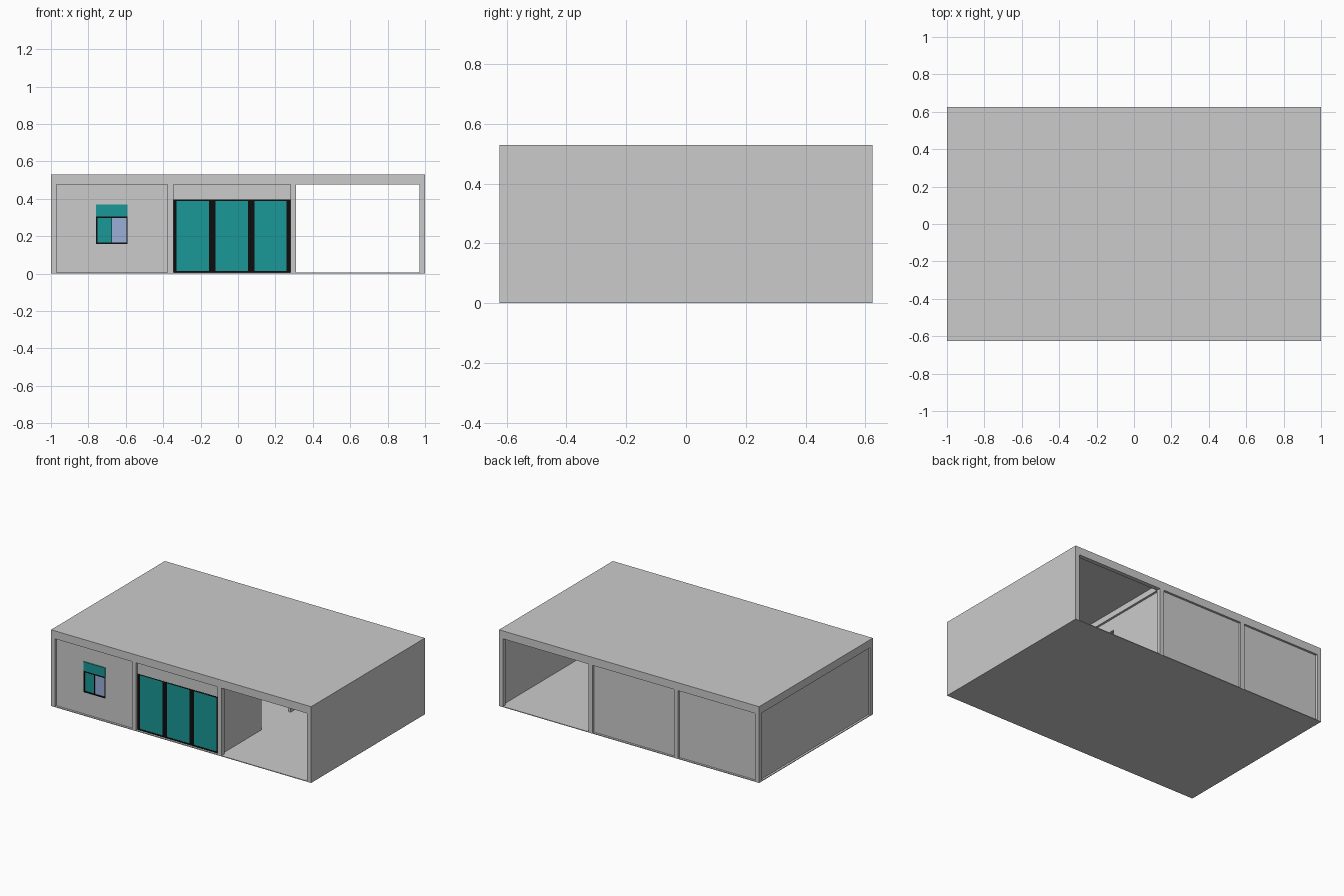
import bpy, bmesh

if "Cube" in bpy.data.objects:
    bpy.data.objects.remove(bpy.data.objects["Cube"])

W, D, H = 1.0, 0.625, 0.53      # half width, half depth, height
COL, REC = 0.03, 0.015          # column size, panel recess
FLOOR, BEAM = 0.005, 0.475      # floor top, underside of beams
BAYS = [(-0.97, -0.377), (-0.346, 0.28), (0.311, 0.97)]
YI = D - COL                    # inner face of the front and back columns
YP = D - REC                    # outer face of the recessed panels


def material(name, color):
    m = bpy.data.materials.new(name)
    m.diffuse_color = (*color, 1)
    m.use_nodes = True
    m.node_tree.nodes["Principled BSDF"].inputs["Base Color"].default_value = m.diffuse_color
    return m


teal = material("teal_glass", (0.01, 0.31, 0.31))
blue = material("pale_blue_glass", (0.33, 0.43, 0.68))
black = material("black_frame", (0.004, 0.004, 0.004))


def box(name, x, y, z, mat=None):
    """Box from (min, max) ranges on each axis."""
    bm = bmesh.new()
    bmesh.ops.create_cube(bm, size=1)
    for v in bm.verts:
        for i, (a, b) in enumerate((x, y, z)):
            v.co[i] = a if v.co[i] < 0 else b
    me = bpy.data.meshes.new(name)
    bm.to_mesh(me)
    bm.free()
    ob = bpy.data.objects.new(name, me)
    bpy.context.collection.objects.link(ob)
    if mat:
        me.materials.append(mat)
    return ob


def cut(ob, *ranges):
    """Subtract a box from an object."""
    cutter = box("cutter", *ranges)
    cutter.hide_render = True
    mod = ob.modifiers.new("cut", 'BOOLEAN')
    mod.operation, mod.object, mod.solver = 'DIFFERENCE', cutter, 'EXACT'
    bpy.context.view_layer.objects.active = ob
    bpy.ops.object.modifier_apply(modifier=mod.name)
    bpy.data.objects.remove(cutter)


# Building frame: floor, roof, columns, beams and right wall from one block
shell = box("building_frame", (-W, W), (-D, D), (0, H))
for bay in BAYS:
    cut(shell, bay, (-1, 1), (FLOOR, BEAM))
cut(shell, (-1.2, W - REC), (-YI, YI), (FLOOR, BEAM))
for x0, x1 in BAYS:
    cut(shell, (x0, x1), (-YI, YI), (BEAM - 0.02, H - REC))

# Recessed infill walls
wall_z = (FLOOR, BEAM)
for name, bay in zip(("back_wall_left_bay", "back_wall_centre_bay"), BAYS):
    box(name, bay, (YI, YP), wall_z)
box("side_wall", (-W + REC, -W + COL), (-YI, YI), wall_z)
front = box("front_wall", BAYS[0], (-YP, -YI), wall_z)
cut(front, (-0.76, -0.59), (-1, 0), (0.16, 0.37))
box("door_header", BAYS[1], (-YP, -YI), (0.395, BEAM))

# Partition beside the carport with a doorway
partition = box("carport_partition", (0.28, 0.296), (-YI, YI), wall_z)
cut(partition, (0, 1), (-0.165, 0.155), (-0.1, 0.39))

# Small window: transom, frame and two panes
frame_y, glass_y = (-YP - 0.004, -YI), (-YP + 0.001, -YI - 0.004)
box("window_transom", (-0.758, -0.592), frame_y, (0.306, 0.368), teal)
window = box("window_frame", (-0.76, -0.59), frame_y, (0.157, 0.306), black)
panes = [((-0.752, -0.677), teal), ((-0.673, -0.597), blue)]
for i, (x, mat) in enumerate(panes):
    cut(window, x, (-1, 0), (0.165, 0.297))
    box(f"window_pane_{i + 1}", x, glass_y, (0.165, 0.297), mat)

# Three-panel glazed door
door = box("door_frame", BAYS[1], (-YP, -YI), (FLOOR, 0.398), black)
for i, x in enumerate([(-0.328, -0.155), (-0.12, 0.053), (0.087, 0.26)]):
    cut(door, x, (-1, 0), (0.013, 0.388))
    box(f"door_pane_{i + 1}", x, (-YP + 0.003, -YI - 0.004), (0.013, 0.388), teal)
